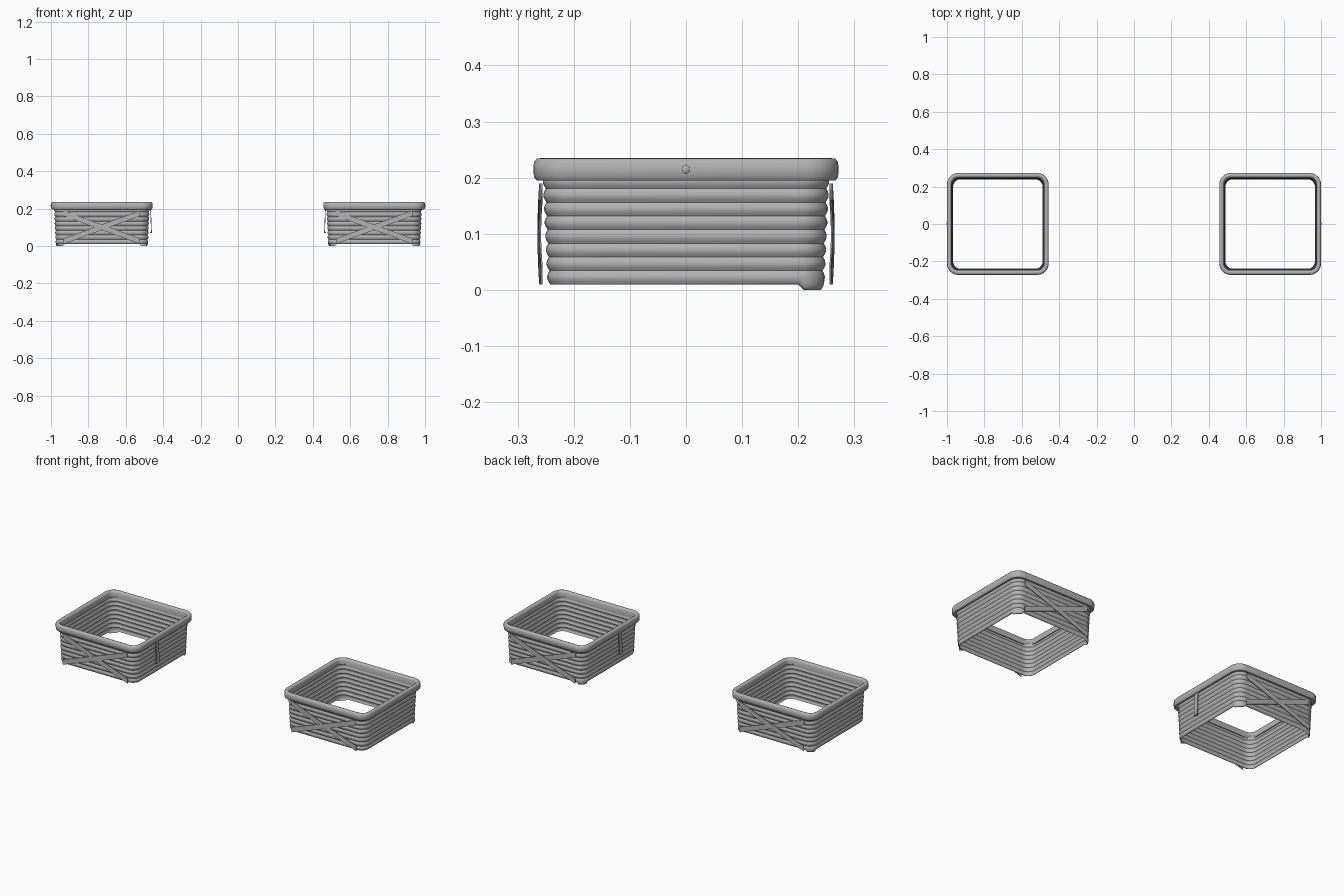
import bpy
import bmesh
import math
from mathutils import Matrix

if "Cube" in bpy.data.objects:
    bpy.data.objects.remove(bpy.data.objects["Cube"])

grey = bpy.data.materials.new("plain grey")
grey.use_nodes = True
colour = (0.45, 0.45, 0.45, 1)
grey.diffuse_color = colour
grey.node_tree.nodes["Principled BSDF"].inputs["Base Color"].default_value = colour


def finish(name, bm, angle=50):
    bmesh.ops.recalc_face_normals(bm, faces=bm.faces)
    mesh = bpy.data.meshes.new(name)
    bm.to_mesh(mesh)
    bm.free()
    mesh.materials.append(grey)
    obj = bpy.data.objects.new(name, mesh)
    bpy.context.collection.objects.link(obj)
    bpy.ops.object.select_all(action="DESELECT")
    obj.select_set(True)
    bpy.context.view_layer.objects.active = obj
    bpy.ops.object.shade_smooth_by_angle(angle=math.radians(angle))
    return obj


def rounded_square(half, radius, steps=6):
    points = []
    for corner in range(4):
        turn = corner * math.pi / 2
        cx, cy = [(1, 1), (-1, 1), (-1, -1), (1, -1)][corner]
        for i in range(steps + 1):
            a = turn + i / steps * math.pi / 2
            points.append((cx * (half - radius) + radius * math.cos(a),
                           cy * (half - radius) + radius * math.sin(a)))
    return points


def square_loft(name, profile, cx, inset, dip=0):
    """Sweep a closed (half width, height) profile round a rounded square."""
    bm = bmesh.new()
    rings = []
    for half, z in profile:
        ring = []
        for x, y in rounded_square(half, half - inset):
            low = dip if y > 0.21 and abs(x) > 0.21 and z < 0.02 else 0
            ring.append(bm.verts.new((cx + x, y, z - low)))
        rings.append(ring)
    for a, b in zip(rings, rings[1:] + rings[:1]):
        for i in range(len(a)):
            j = (i + 1) % len(a)
            bm.faces.new((a[i], a[j], b[j], b[i]))
    return finish(name, bm)


def plate(name, size, matrix):
    bm = bmesh.new()
    bmesh.ops.create_cube(bm, size=1)
    bmesh.ops.scale(bm, vec=size, verts=bm.verts)
    bmesh.ops.transform(bm, matrix=matrix, verts=bm.verts)
    return finish(name, bm, 30)


def strap(name, cx, side, slope, offset):
    """Slanting band with upright ends, bowed slightly outwards."""
    bm = bmesh.new()
    columns = []
    count = 8
    for i in range(count + 1):
        t = i / count * 2 - 1
        z = 0.1 + slope * t * 0.075
        y = side * (0.258 + offset + 0.003 * (1 - t * t))
        columns.append([bm.verts.new((cx + 0.205 * t, y + dy, z + dz))
                        for dy, dz in ((-0.0015, -0.015), (0.0015, -0.015),
                                       (0.0015, 0.015), (-0.0015, 0.015))])
    for a, b in zip(columns, columns[1:]):
        for k in range(4):
            bm.faces.new((a[k], a[(k + 1) % 4], b[(k + 1) % 4], b[k]))
    bm.faces.new(columns[0])
    bm.faces.new(columns[-1])
    return finish(name, bm, 30)


# Corrugated wall: eight stacked ribs, flaring gently towards the top
ribs, steps = 8, 5
outer = []
for i in range(ribs * steps + 1):
    t = i / (ribs * steps)
    bulge = abs(math.sin(math.pi * i / steps)) * 0.005
    outer.append((0.242 + 0.009 * t + bulge, 0.01 + 0.195 * t))
inner = [(h - 0.003, z) for h, z in reversed(outer)]
wall_profile = outer + inner

# Rounded band round the top edge
rim_profile = [(0.247, 0.197), (0.266, 0.195), (0.271, 0.201), (0.272, 0.215),
               (0.271, 0.228), (0.266, 0.234), (0.258, 0.235), (0.251, 0.232),
               (0.247, 0.225)]

for side, label in ((-1, "right"), (1, "left")):
    cx = side * 0.728
    square_loft(label + "_basket_wall", wall_profile, cx, 0.2, 0.01)
    square_loft(label + "_basket_rim", rim_profile, cx, 0.212)

    # Crossed straps on front and back
    for face, place in ((-1, "front"), (1, "back")):
        for slope, way in ((1, "rising"), (-1, "falling")):
            strap(f"{label}_{place}_{way}_strap", cx, face, slope,
                  0.002 if slope > 0 else -0.001)

    # Hanging tab on the inward face, with a small turned foot
    x = cx - side * 0.263
    tilt = Matrix.Rotation(side * 0.04, 4, "Y")
    plate(label + "_hanging_tab", (0.004, 0.026, 0.125),
          Matrix.Translation((x, -0.068, 0.133)) @ tilt)
    plate(label + "_tab_foot", (0.008, 0.026, 0.005),
          Matrix.Translation((x + side * 0.002, -0.068, 0.072)))

    # Round stud on the outward side of the rim
    bm = bmesh.new()
    bmesh.ops.create_uvsphere(bm, u_segments=16, v_segments=8, radius=0.008)
    bmesh.ops.scale(bm, vec=(0.5, 1, 1), verts=bm.verts)
    bmesh.ops.translate(bm, vec=(cx + side * 0.27, 0, 0.215), verts=bm.verts)
    finish(label + "_rim_stud", bm)
